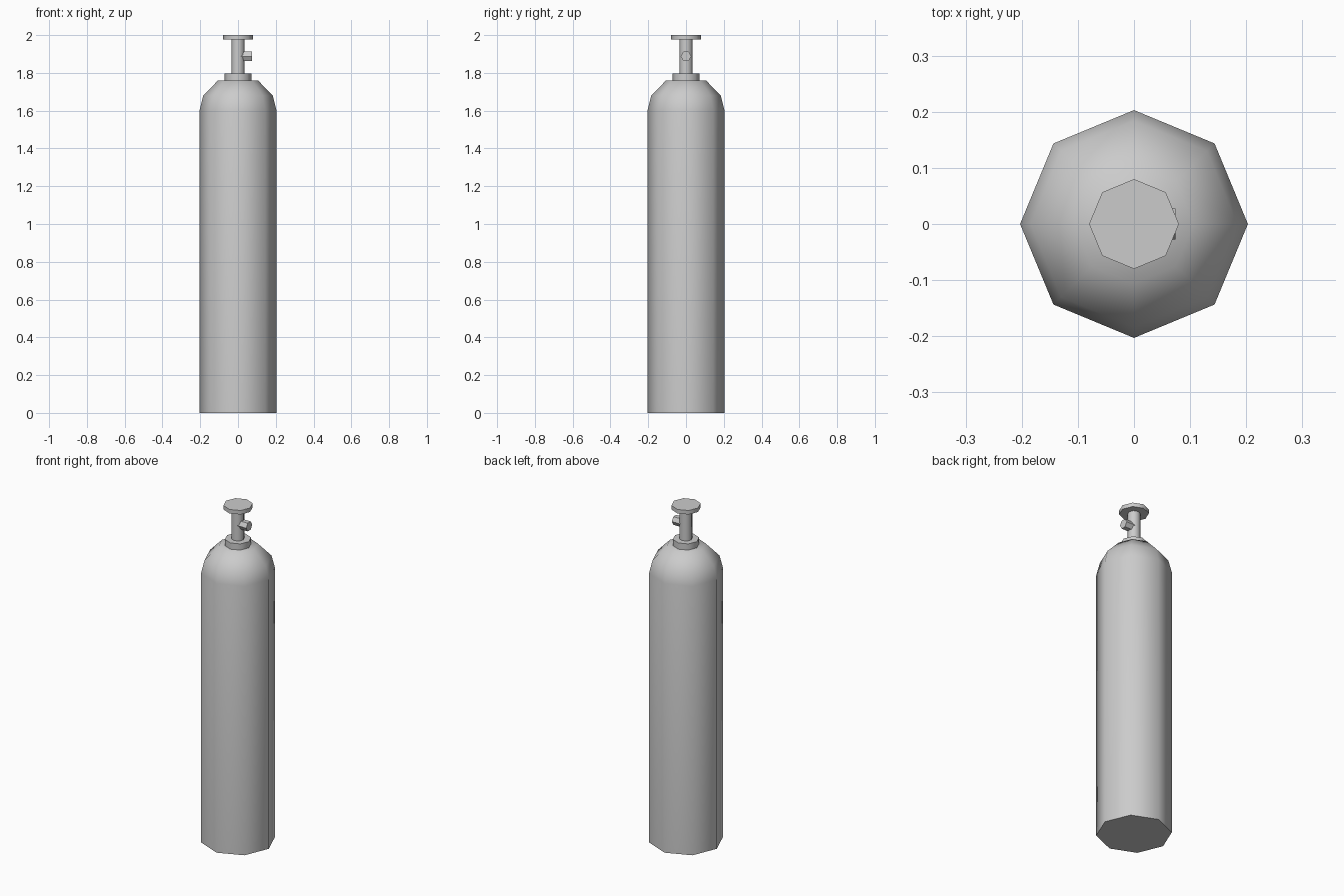
import bpy
import bmesh
from math import cos, sin, tau, radians
from mathutils import Matrix

if "Cube" in bpy.data.objects:
    bpy.data.objects.remove(bpy.data.objects["Cube"])

grey = bpy.data.materials.new("grey_metal")
colour = (0.6, 0.6, 0.6, 1)
grey.diffuse_color = colour
grey.use_nodes = True
grey.node_tree.nodes["Principled BSDF"].inputs["Base Color"].default_value = colour


def lathe(name, profile, sides=8, matrix=Matrix()):
    """Closed solid turned from (radius, height) points, bottom to top."""
    bm = bmesh.new()
    rings = [[bm.verts.new((r * cos(tau * i / sides), r * sin(tau * i / sides), z))
              for i in range(sides)] for r, z in profile]
    for low, high in zip(rings, rings[1:]):
        for i in range(sides):
            j = (i + 1) % sides
            bm.faces.new((low[i], low[j], high[j], high[i]))
    bm.faces.new(rings[0][::-1])
    bm.faces.new(rings[-1])
    bm.transform(matrix)
    mesh = bpy.data.meshes.new(name)
    bm.to_mesh(mesh)
    bm.free()
    mesh.materials.append(grey)
    obj = bpy.data.objects.new(name, mesh)
    bpy.context.collection.objects.link(obj)
    bpy.ops.object.select_all(action="DESELECT")
    obj.select_set(True)
    bpy.context.view_layer.objects.active = obj
    bpy.ops.object.shade_smooth_by_angle(angle=radians(50))
    return obj


# Tank with rounded shoulder
lathe("tank_body", [(0.203, 0), (0.203, 1.605), (0.184, 1.68), (0.106, 1.76)])

# Valve: collar, stem and hand wheel
lathe("valve_collar", [(0.072, 1.755), (0.072, 1.797)])
lathe("valve_stem", [(0.035, 1.79), (0.035, 1.98)])
lathe("hand_wheel", [(0.08, 1.976), (0.08, 2.0)])

# Six-sided outlet pointing to the left side
outlet_pose = (Matrix.Translation((0, 0, 1.888))
               @ Matrix.Rotation(tau / 4, 4, "Y") @ Matrix.Rotation(tau / 4, 4, "Z"))
lathe("valve_outlet", [(0.028, 0.01), (0.028, 0.074)], 6, outlet_pose)
